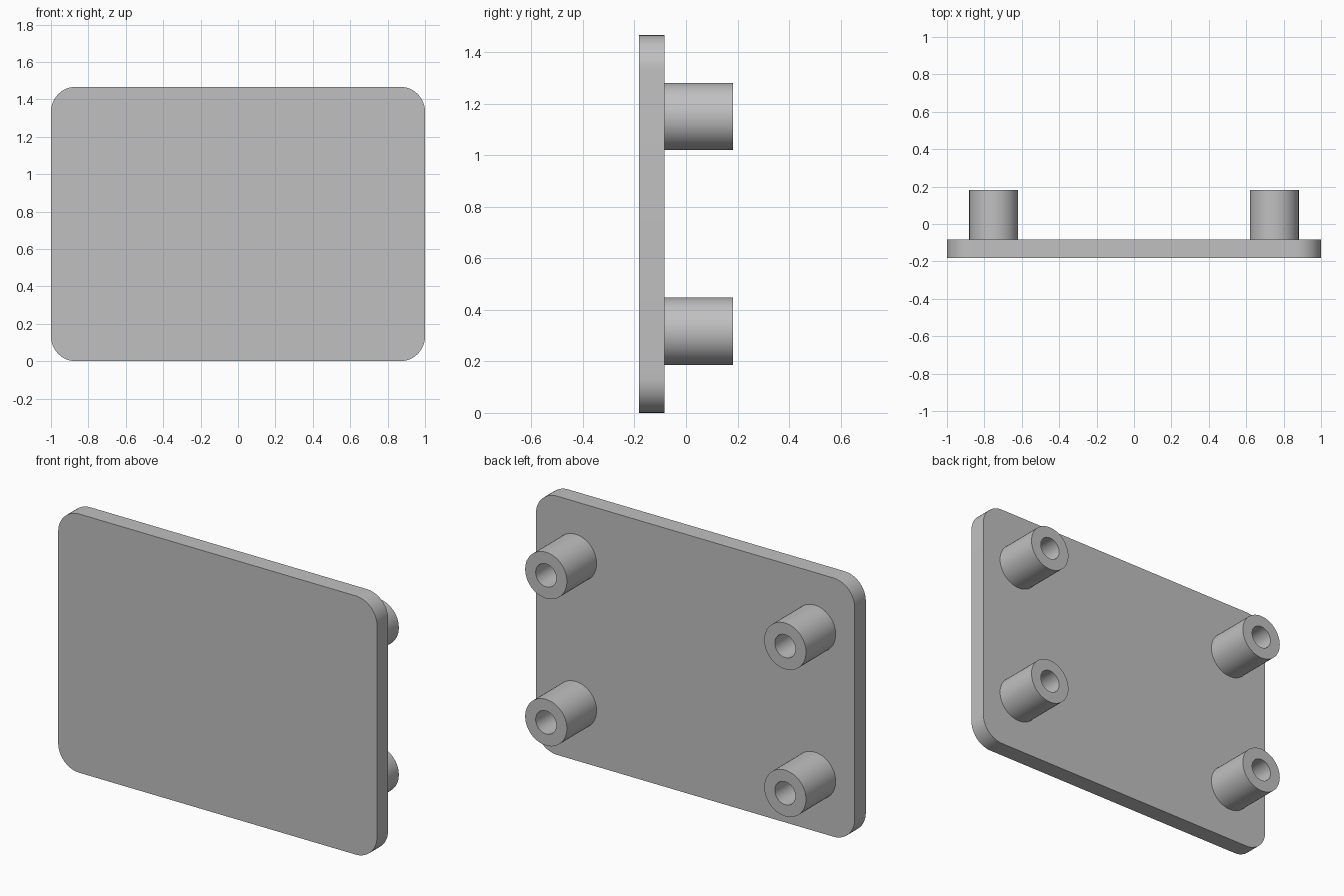
import bpy
import bmesh
from math import cos, sin, pi
from mathutils import Matrix, Vector

cube = bpy.data.objects.get("Cube")
if cube:
    bpy.data.objects.remove(cube, do_unlink=True)

HEIGHT = 1.467
BACK, PLATE_BACK, FRONT = 0.183, -0.083, -0.183
CORNER = 0.133

grey = bpy.data.materials.new("plain grey")
grey.use_nodes = True
colour = (0.53, 0.53, 0.53, 1)
grey.diffuse_color = colour
grey.node_tree.nodes["Principled BSDF"].inputs["Base Color"].default_value = colour


def finish(bm, name):
    bmesh.ops.recalc_face_normals(bm, faces=bm.faces)
    mesh = bpy.data.meshes.new(name)
    bm.to_mesh(mesh)
    bm.free()
    mesh.materials.append(grey)
    obj = bpy.data.objects.new(name, mesh)
    bpy.context.collection.objects.link(obj)
    bpy.ops.object.select_all(action="DESELECT")
    obj.select_set(True)
    bpy.context.view_layer.objects.active = obj
    bpy.ops.object.shade_smooth_by_angle(angle=pi / 6)
    return obj


def make_plate():
    # Rounded rectangle outline, extruded backwards
    bm = bmesh.new()
    steps = 12
    outline = []
    for quarter, (sx, sz) in enumerate([(1, 1), (-1, 1), (-1, -1), (1, -1)]):
        cx = sx * (1 - CORNER)
        cz = HEIGHT / 2 + sz * (HEIGHT / 2 - CORNER)
        for i in range(steps + 1):
            a = (quarter + i / steps) * pi / 2
            outline.append(bm.verts.new((cx + CORNER * cos(a), FRONT, cz + CORNER * sin(a))))
    front = bm.faces.new(outline)
    back = bmesh.ops.extrude_face_region(bm, geom=[front], use_keep_orig=True)
    verts = [v for v in back["geom"] if isinstance(v, bmesh.types.BMVert)]
    bmesh.ops.translate(bm, verts=verts, vec=(0, PLATE_BACK - FRONT, 0))
    return finish(bm, "plate")


def make_post(name, x, z):
    # Tube profile spun around the post's own axis, with a blind bore
    bm = bmesh.new()
    outer, bore = 0.131, 0.065
    floor = PLATE_BACK + 0.002
    profile = [(outer, PLATE_BACK), (outer, BACK), (bore, BACK), (bore, floor), (0, floor)]
    verts = [bm.verts.new((x + r, y, z)) for r, y in profile]
    edges = [bm.edges.new(pair) for pair in zip(verts, verts[1:])]
    bmesh.ops.spin(bm, geom=verts + edges, cent=(x, 0, z), axis=(0, 1, 0),
                   angle=2 * pi, steps=48, use_duplicate=False)
    bmesh.ops.remove_doubles(bm, verts=bm.verts, dist=0.0001)
    return finish(bm, name)


make_plate()
for side, x in (("left", 0.75), ("right", -0.75)):
    for level, z in (("upper", 1.151), ("lower", 0.317)):
        make_post(f"{level}_{side}_post", x, z)
